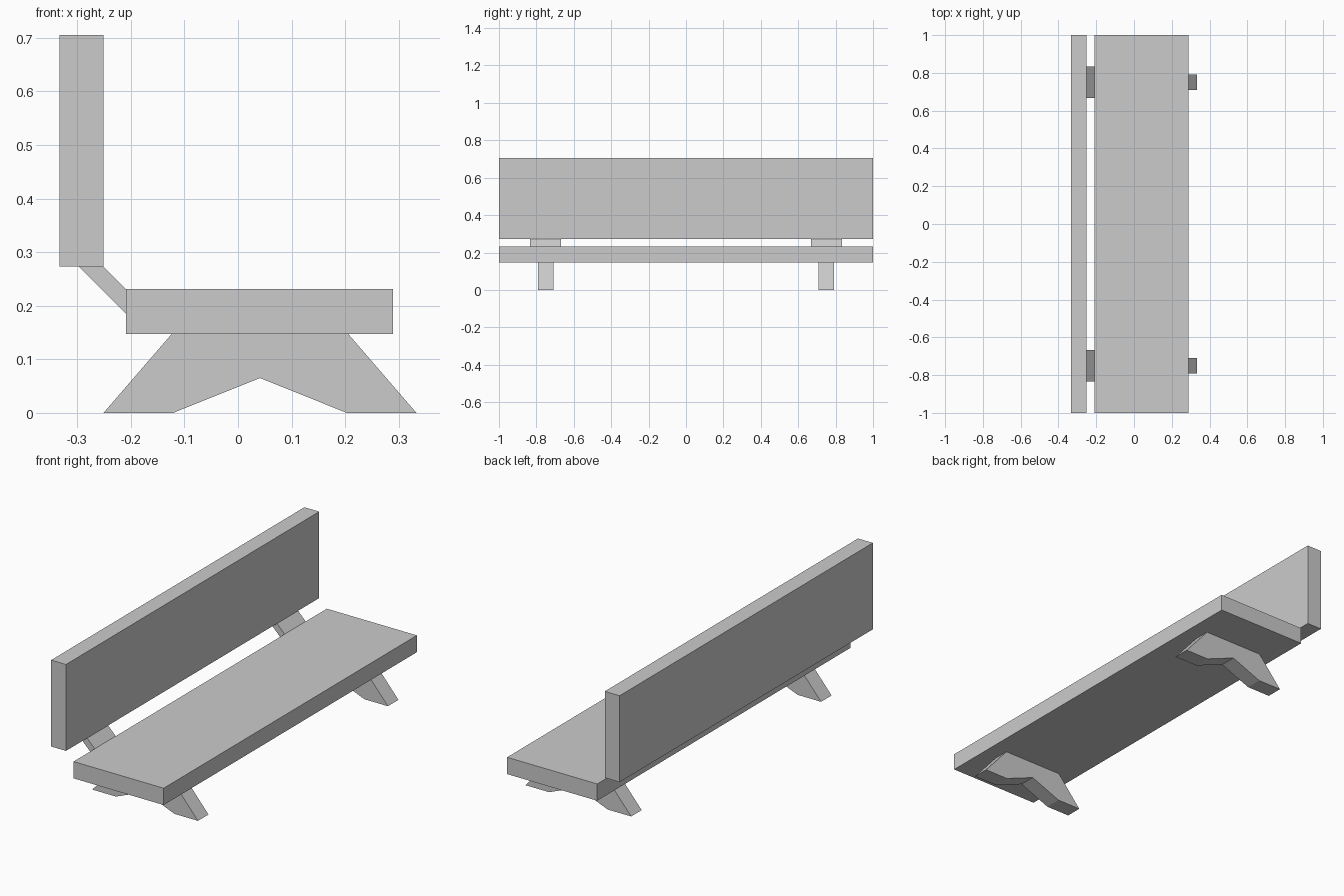
import bpy
import bmesh

cube = bpy.data.objects.get("Cube")
if cube:
    bpy.data.objects.remove(cube, do_unlink=True)

grey = bpy.data.materials.new("plain grey")
grey.use_nodes = True
colour = (0.6, 0.6, 0.6, 1)
grey.diffuse_color = colour
grey.node_tree.nodes["Principled BSDF"].inputs["Base Color"].default_value = colour


def extrude_profile(name, profile, y_mid, width):
    """Extrude an (x, z) outline along y, centred on y_mid."""
    bm = bmesh.new()
    face = bm.faces.new([bm.verts.new((x, y_mid - width / 2, z)) for x, z in profile])
    side = bmesh.ops.extrude_face_region(bm, geom=[face])
    moved = [v for v in side["geom"] if isinstance(v, bmesh.types.BMVert)]
    bmesh.ops.translate(bm, verts=moved, vec=(0, width, 0))
    bmesh.ops.recalc_face_normals(bm, faces=bm.faces)
    mesh = bpy.data.meshes.new(name)
    bm.to_mesh(mesh)
    bm.free()
    mesh.materials.append(grey)
    obj = bpy.data.objects.new(name, mesh)
    bpy.context.collection.objects.link(obj)
    return obj


def rectangle(x0, x1, z0, z1):
    return [(x0, z0), (x1, z0), (x1, z1), (x0, z1)]


# Long boards
extrude_profile("seat", rectangle(-0.209, 0.289, 0.147, 0.231), 0, 2)
extrude_profile("backrest", rectangle(-0.333, -0.251, 0.273, 0.705), 0, 2)

# Splayed trestle legs and slanted backrest brackets at both ends
leg = [(-0.251, 0), (-0.121, 0), (0.041, 0.065), (0.203, 0),
       (0.333, 0), (0.206, 0.147), (-0.124, 0.147)]
bracket = [(-0.297, 0.273), (-0.209, 0.185), (-0.209, 0.231), (-0.251, 0.273)]
for end, y in (("front", -0.75), ("back", 0.75)):
    extrude_profile(end + "_leg", leg, y, 0.083)
    extrude_profile(end + "_bracket", bracket, y, 0.166)
